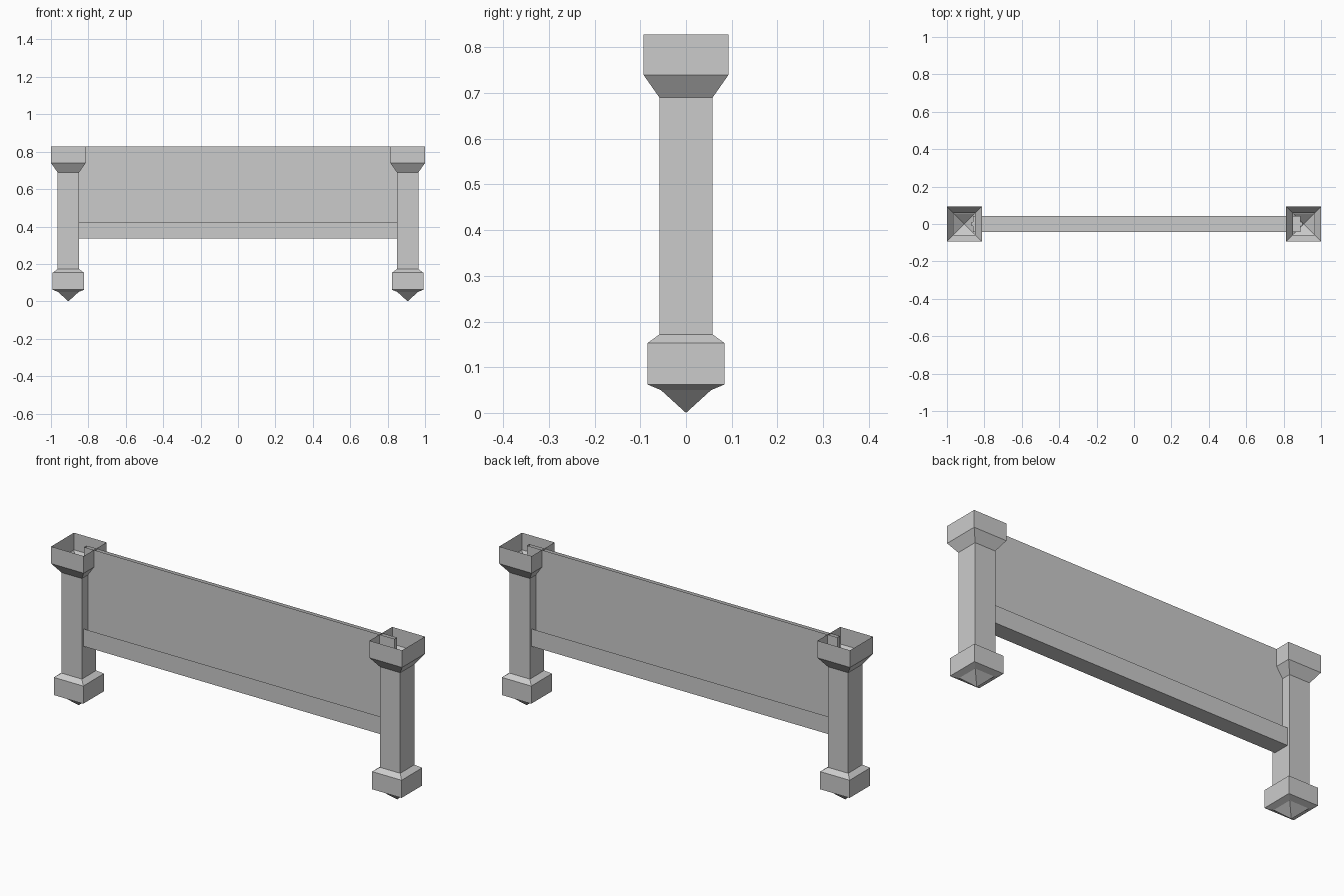
import bpy
import bmesh

cube = bpy.data.objects.get("Cube")
if cube:
    bpy.data.objects.remove(cube, do_unlink=True)

stone = bpy.data.materials.new("plain_grey")
stone.use_nodes = True
grey = (0.6, 0.6, 0.6, 1)
stone.diffuse_color = grey
stone.node_tree.nodes["Principled BSDF"].inputs["Base Color"].default_value = grey


def finish(name, bm):
    mesh = bpy.data.meshes.new(name)
    bm.to_mesh(mesh)
    bm.free()
    mesh.materials.append(stone)
    obj = bpy.data.objects.new(name, mesh)
    bpy.context.collection.objects.link(obj)
    return obj


def square_post(name, cx, profile):
    """Hollow square post lofted upward from a pointed foot, open at the top."""
    bm = bmesh.new()
    tip = bm.verts.new((cx, 0, 0))
    corners = [(-1, -1), (1, -1), (1, 1), (-1, 1)]
    below = None
    for half, z in profile:
        ring = [bm.verts.new((cx + sx * half, sy * half, z)) for sx, sy in corners]
        for i in range(4):
            j = (i + 1) % 4
            if below:
                bm.faces.new((below[i], below[j], ring[j], ring[i]))
            else:
                bm.faces.new((tip, ring[j], ring[i]))
        below = ring
    return finish(name, bm)


def open_trough(name, x0, x1, half, z0, z1):
    """Box with no lid."""
    bm = bmesh.new()
    bmesh.ops.create_cube(bm, size=1)
    lid = [f for f in bm.faces if f.normal.z > 0.5]
    bmesh.ops.delete(bm, geom=lid, context='FACES_ONLY')
    for v in bm.verts:
        v.co = (x1 if v.co.x > 0 else x0,
                half if v.co.y > 0 else -half,
                z1 if v.co.z > 0 else z0)
    return finish(name, bm)


# Posts: pointed foot, block base, shaft and flared open cap
post_profile = [(0.055, 0.05), (0.084, 0.062), (0.084, 0.153), (0.058, 0.172),
                (0.058, 0.69), (0.093, 0.74), (0.093, 0.828)]
for side, sign in (("left", 1), ("right", -1)):
    square_post(side + "_post", sign * 0.907, post_profile)

# Wide bottom rail and the thin wall panel standing in it
open_trough("bottom_rail", -0.86, 0.89, 0.043, 0.335, 0.425)
open_trough("wall_panel", -0.87, 0.9, 0.01, 0.34, 0.828)
